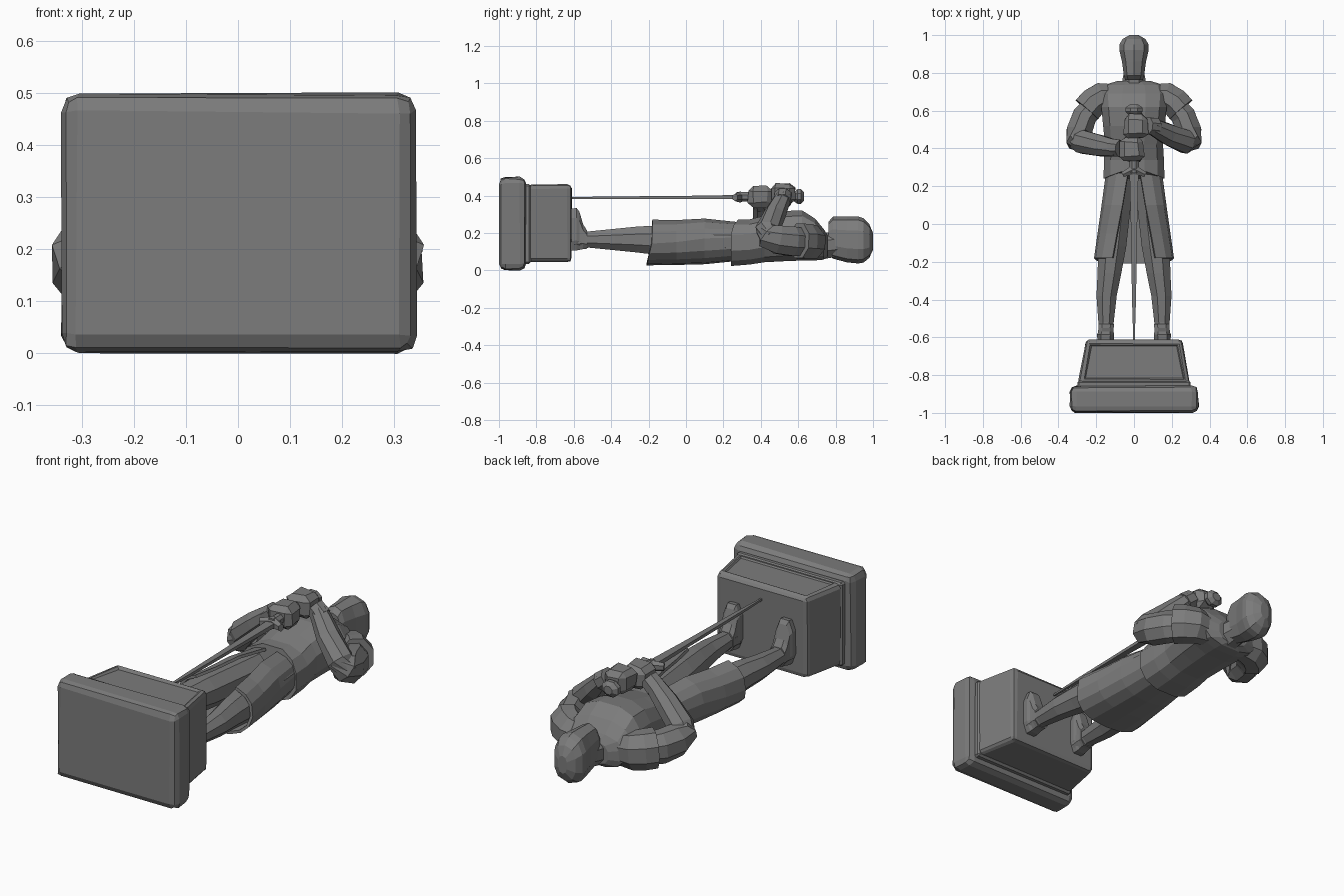
import bpy, bmesh, math, random
from mathutils import Vector

if "Cube" in bpy.data.objects:
    bpy.data.objects.remove(bpy.data.objects["Cube"])

random.seed(4)
stone = bpy.data.materials.new("dark_stone")
stone.diffuse_color = (0.2, 0.2, 0.2, 1)
stone.use_nodes = True
stone.node_tree.nodes["Principled BSDF"].inputs["Base Color"].default_value = stone.diffuse_color


def finish(name, bm, jitter=0.0):
    for v in bm.verts:
        v.co += Vector([random.uniform(-jitter, jitter) for _ in range(3)])
    bmesh.ops.recalc_face_normals(bm, faces=bm.faces)
    me = bpy.data.meshes.new(name)
    bm.to_mesh(me)
    bm.free()
    me.materials.append(stone)
    ob = bpy.data.objects.new(name, me)
    bpy.context.collection.objects.link(ob)
    return ob


def skin(bm, rings, closed=True):
    n = len(rings[0])
    for a, b in zip(rings, rings[1:]):
        for i in range(n if closed else n - 1):
            j = (i + 1) % n
            bm.faces.new((a[i], a[j], b[j], b[i]))


def loft(name, sections, n=10, power=1.0, follow=False):
    """Rings (x, y, z, rx, rz) along the body axis, or square to the path if follow."""
    bm = bmesh.new()
    pts = [Vector(s[:3]) for s in sections]
    rings = []
    for k, s in enumerate(sections):
        t = Vector((0, 1, 0))
        if follow:
            t = (pts[min(k + 1, len(pts) - 1)] - pts[max(k - 1, 0)]).normalized()
        u = t.cross(Vector((0, 0, 1))).normalized()
        w = u.cross(t)
        ring = []
        for i in range(n):
            a = 2 * math.pi * (i + 0.5) / n
            c, d = math.cos(a), math.sin(a)
            c = math.copysign(abs(c) ** power, c)
            d = math.copysign(abs(d) ** power, d)
            ring.append(bm.verts.new(pts[k] + u * c * s[3] + w * d * s[4]))
        rings.append(ring)
    skin(bm, rings)
    bm.faces.new(rings[0])
    bm.faces.new(rings[-1])
    return finish(name, bm)


def block(name, x, y, z, taper=1.0, bevel=0.02, panel=False, jitter=0.0, segments=1):
    """Bevelled box between (min, max) pairs; taper scales x at the upper y end."""
    bm = bmesh.new()
    bmesh.ops.create_cube(bm, size=1)
    for v in bm.verts:
        top = v.co.y > 0
        cx = sum(x) / 2
        v.co = Vector((cx + v.co.x * (x[1] - x[0]) * (taper if top else 1),
                       y[1] if top else y[0], z[1] if v.co.z > 0 else z[0]))
    bmesh.ops.bevel(bm, geom=bm.edges[:], offset=bevel, segments=segments, profile=0.5, affect='EDGES')
    if panel:
        bm.normal_update()
        face = max(bm.faces, key=lambda f: f.normal.z * f.calc_area())
        bmesh.ops.inset_region(bm, faces=[face], thickness=0.008)
        bmesh.ops.inset_region(bm, faces=[face], thickness=0.008, depth=-0.01)
    return finish(name, bm, jitter)


# Plinth: worn base slab, groove and tapered block with a sunk front panel
block("plinth_base", (-0.344, 0.344), (-0.997, -0.857), (0.002, 0.498), 0.98, 0.034, jitter=0.004, segments=2)
block("plinth_groove", (-0.30, 0.30), (-0.88, -0.83), (0.035, 0.462), 1, 0.01)
block("plinth_block", (-0.297, 0.297), (-0.85, -0.613), (0.043, 0.459), 0.86, 0.022, True, 0.003, 2)

# Legs and boots
for side, s in (("left", -1), ("right", 1)):
    loft(side + "_leg", [(s * .148, -.60, .16, .044, .055), (s * .148, -.52, .165, .044, .047),
                         (s * .145, -.38, .165, .058, .062), (s * .13, -.26, .165, .068, .075),
                         (s * .115, -.12, .16, .08, .088), (s * .075, .24, .155, .08, .09)], 8)
    loft(side + "_boot", [(s * .15, -.618, .218, .046, .118), (s * .15, -.585, .22, .048, .12),
                          (s * .149, -.57, .212, .043, .108), (s * .148, -.55, .18, .043, .07),
                          (s * .147, -.53, .165, .044, .052)], 8, 0.7)

# Long coat skirt, open down the front
bm = bmesh.new()
rings = []
for y, rx, rz, cz, a0 in ((.27, .15, .105, .155, .15), (.10, .172, .124, .157, .28),
                          (-.05, .193, .124, .153, .40), (-.18, .212, .128, .155, .48)):
    ring = []
    for i in range(15):
        a = a0 + (2 * math.pi - 2 * a0) * i / 14
        x, z = math.sin(a), math.cos(a)
        x = math.copysign(abs(x) ** .8, x)
        z = math.copysign(abs(z) ** .8, z)
        drop = 0.03 * max(0, -z) if y < -.1 else 0
        ring.append(bm.verts.new((rx * x, y - drop, cz + rz * z)))
    rings.append(ring)
skin(bm, rings, closed=False)
skirt = finish("coat_skirt", bm)
mod = skirt.modifiers.new("thickness", 'SOLIDIFY')
mod.thickness = 0.014
mod.offset = -1

# Torso; the jacket hem rises towards the middle of the front
jacket = loft("jacket", [(0, .24, .148, .166, .128), (0, .34, .152, .163, .124), (0, .42, .168, .158, .128),
                         (0, .52, .183, .168, .138), (0, .62, .187, .178, .138), (0, .69, .165, .182, .115),
                         (0, .735, .14, .165, .085), (0, .757, .13, .09, .06)], 12, 0.8)
for v in jacket.data.vertices:
    if v.co.y < .25 and v.co.z > .2:
        v.co.y += .06 * (1 - abs(v.co.x) / .17)

# Neck and head
loft("neck", [(0, .72, .13, .075, .078), (0, .82, .14, .055, .07)], 8)
loft("head", [(0, .762, .175, .048, .085), (0, .785, .175, .056, .112), (0, .86, .166, .066, .123),
              (0, .92, .163, .081, .126), (0, .95, .16, .081, .118), (0, .98, .157, .062, .09),
              (0, 1.0, .155, .025, .045)], 10, 0.8)

# Arms: flared short sleeve, upper arm, bent forearm, cuff and gripping hand
for side, s, hy, hz in (("left", -1, .40, .395), ("right", 1, .52, .412)):
    loft(side + "_sleeve", [(s * .10, .685, .145, .06, .08), (s * .17, .675, .15, .08, .095),
                            (s * .215, .645, .155, .083, .1), (s * .25, .605, .158, .084, .1)],
         8, follow=True)
    loft(side + "_upper_arm", [(s * .19, .66, .15, .06, .075), (s * .262, .57, .155, .07, .085),
                               (s * .29, .49, .165, .073, .082), (s * .297, .44, .185, .064, .075),
                               (s * .26, .425, .22, .05, .055)], 8, follow=True)
    loft(side + "_forearm", [(s * .312, .45, .165, .05, .055), (s * .275, .435, .215, .066, .065),
                             (s * .18, .43 + (hy - .43) * .5, .30, .06, .058),
                             (s * .09, hy, hz - .02, .045, .045)], 8, follow=True)
    loft(side + "_cuff", [(s * .115, hy - .005 * s, hz - .045, .05, .052),
                          (s * .07, hy, hz - .01, .048, .05)], 8, follow=True)
    cx = -.012 if s < 0 else .01
    block(side + "_hand", (cx - .066, cx + .066), (hy - .067, hy + .062), (hz - .058, hz + .053), 0.9, .026, jitter=.005)

# Sword standing point-down on the plinth
loft("sword_blade", [(0, -.625, .387, .005, .007), (0, -.40, .388, .015, .01),
                     (0, .0, .39, .024, .012), (0, .29, .392, .034, .016)], 4, 1.0)
loft("sword_guard", [(-.06, .262, .39, .016, .02), (0, .29, .392, .03, .03),
                     (.06, .262, .39, .016, .02)], 6, follow=True)
loft("sword_grip", [(0, .27, .393, .028, .028), (0, .60, .395, .024, .024)], 8)
loft("sword_pommel", [(0, .57, .395, .024, .022), (0, .595, .395, .05, .042),
                      (0, .615, .395, .05, .042), (0, .632, .395, .025, .022)], 8)
